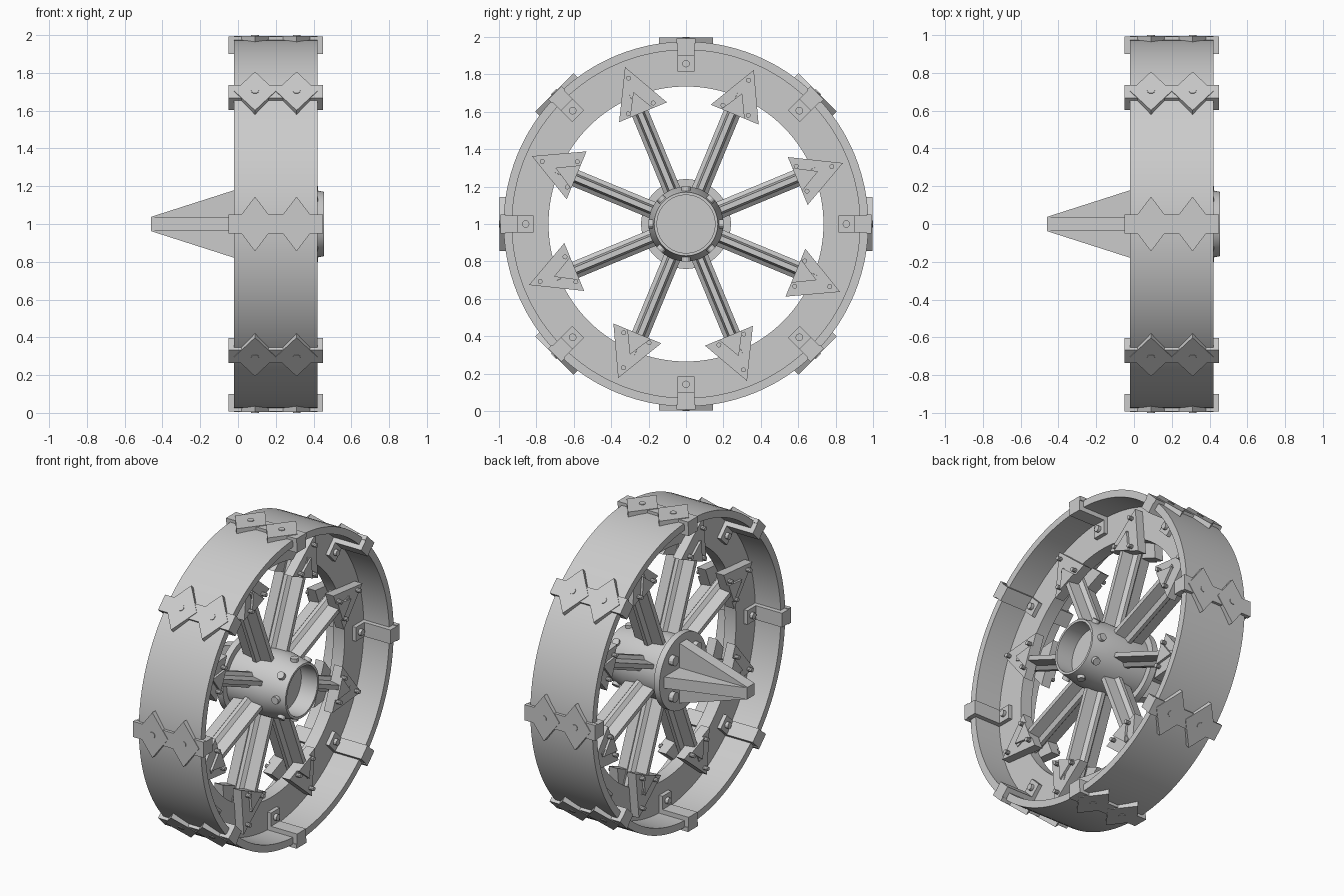
import bpy, bmesh, math
from mathutils import Matrix, Vector

if "Cube" in bpy.data.objects:
    bpy.data.objects.remove(bpy.data.objects["Cube"])

GREY = (0.6, 0.6, 0.6, 1)
metal = bpy.data.materials.new("grey_metal")
metal.use_nodes = True
metal.diffuse_color = GREY
metal.node_tree.nodes["Principled BSDF"].inputs["Base Color"].default_value = GREY

MID = 0.2  # centre plane of the wheel along its axle (x)
EVEN = [math.radians(45 * k) for k in range(8)]
ODD = [a + math.radians(22.5) for a in EVEN]


def finish(name, bm):
    bmesh.ops.remove_doubles(bm, verts=bm.verts, dist=1e-5)
    bmesh.ops.recalc_face_normals(bm, faces=bm.faces)
    mesh = bpy.data.meshes.new(name)
    bm.to_mesh(mesh)
    bm.free()
    mesh.materials.append(metal)
    ob = bpy.data.objects.new(name, mesh)
    ob.location.z = 1
    bpy.context.collection.objects.link(ob)
    bpy.ops.object.select_all(action="DESELECT")
    ob.select_set(True)
    bpy.context.view_layer.objects.active = ob
    bpy.ops.object.shade_smooth_by_angle(angle=math.radians(25))
    return ob


def lathe(name, profile, steps=96):
    """Closed (x, radius) profile turned about the axle."""
    bm = bmesh.new()
    rings = []
    for i in range(steps):
        a = 2 * math.pi * i / steps
        rings.append([bm.verts.new((x, r * math.cos(a), r * math.sin(a))) for x, r in profile])
    for i in range(steps):
        p, q = rings[i], rings[(i + 1) % steps]
        for j in range(len(profile)):
            k = (j + 1) % len(profile)
            if profile[j][1] or profile[k][1]:
                bm.faces.new((p[j], p[k], q[k], q[j]))
    return finish(name, bm)


def prism(bm, pts, axis, lo, hi):
    """Extrude an outline; local axes are x = axle, y = radial, z = tangent."""
    def place(p, h):
        c = list(p)
        c.insert("xyz".index(axis), h)
        return bm.verts.new(c)
    bottom = [place(p, lo) for p in pts]
    top = [place(p, hi) for p in pts]
    bm.faces.new(bottom)
    bm.faces.new(top)
    for i in range(len(pts)):
        j = (i + 1) % len(pts)
        bm.faces.new((bottom[i], bottom[j], top[j], top[i]))


def circle(u, v, r, n=12):
    return [(u + r * math.cos(2 * math.pi * i / n), v + r * math.sin(2 * math.pi * i / n))
            for i in range(n)]


def rect(u0, u1, v0, v1):
    return [(u0, v0), (u1, v0), (u1, v1), (u0, v1)]


def around(name, pieces, angles):
    """Repeat a set of prisms about the axle."""
    bm = bmesh.new()
    for a in angles:
        part = bmesh.new()
        for piece in pieces:
            prism(part, *piece)
        part.transform(Matrix.Rotation(a, 4, "X"))
        mesh = bpy.data.meshes.new("part")
        part.to_mesh(mesh)
        part.free()
        bm.from_mesh(mesh)
        bpy.data.meshes.remove(mesh)
    return finish(name, bm)


def both_sides(pts, lo, hi):
    """Same outline on both faces of the wheel."""
    return [(pts, "x", MID + lo, MID + hi), (pts, "x", MID - hi, MID - lo)]


# Rim band and web ring
lathe("rim_band", [(-0.02, 0.93), (-0.02, 0.975), (0.42, 0.975), (0.42, 0.93)], 128)
lathe("web_ring", [(0.16, 0.735), (0.16, 0.94), (0.24, 0.94), (0.24, 0.735)], 128)

# Hub with tapered open end, and the flange behind it
lathe("hub", [(0.05, 0), (0.05, 0.2), (0.31, 0.2), (0.455, 0.17),
              (0.455, 0.155), (0.34, 0.155), (0.34, 0)], 64)
lathe("hub_flange", [(0.02, 0), (0.02, 0.24), (0.06, 0.24), (0.06, 0)], 64)
around("hub_bolts", [(circle(0.4, 0, 0.024), "y", 0.16, 0.2)], EVEN)
around("flange_bolts", [(circle(0.165, 0, 0.032), "x", -0.01, 0.03)],
       [math.radians(45 + 90 * k) for k in range(4)])

# Tapered axle spike made of two crossed fins
fin = [(0.03, -0.195), (-0.46, -0.038), (-0.46, 0.038), (0.03, 0.195)]
around("axle_spike", [(fin, "z", -0.036, 0.036)], [0, math.pi / 2])

# Ribbed spokes with a four-finned section
quarter = [(0.012, 0.046), (0.03, 0.024), (0.1, 0.014)]
section = [(MID + x, t) for x, t in quarter]
section += [(MID + x, -t) for x, t in reversed(quarter)]
section += [(MID - x, -t) for x, t in quarter]
section += [(MID - x, t) for x, t in reversed(quarter)]
around("spokes", [(section, "y", 0.15, 0.76)], ODD)

# Triangular brackets tying the spokes to the web
outer = [(0.64, -0.155), (0.64, 0.122), (0.9, -0.02)]
inner = [(0.64, -0.075), (0.64, 0.06), (0.76, -0.01)]
around("spoke_brackets", both_sides(outer, 0.035, 0.095) + both_sides(inner, 0.09, 0.11), ODD)
bolts = []
for r, t in [(0.838, -0.015), (0.665, -0.085), (0.662, 0.06)]:
    bolts += both_sides(circle(r, t, 0.013, 10), 0.08, 0.125)
around("bracket_bolts", bolts, ODD)

# Tread cleats: a cross strap with two diamond studs
cleat = [(rect(-0.05, 0.45, -0.05, 0.05), "y", 0.965, 0.992)]
for x in (0.09, 0.31):
    diamond = [(x - 0.11, 0), (x, -0.145), (x + 0.11, 0), (x, 0.145)]
    cleat.append((diamond, "y", 0.958, 0.996))
    cleat.append((circle(x, 0, 0.02), "y", 0.98, 1.0))
around("tread_cleats", cleat, EVEN)

# Clips folding over the rim edges down to the web
clip = both_sides(rect(0.9, 0.992, -0.045, 0.045), 0.22, 0.25)
clip += both_sides(rect(0.9, 0.932, -0.045, 0.045), 0.035, 0.225)
clip += both_sides(rect(0.815, 0.91, -0.045, 0.045), 0.035, 0.065)
around("rim_clips", clip, EVEN)
around("clip_bolts", both_sides(circle(0.857, 0, 0.02), 0.05, 0.085), EVEN)
